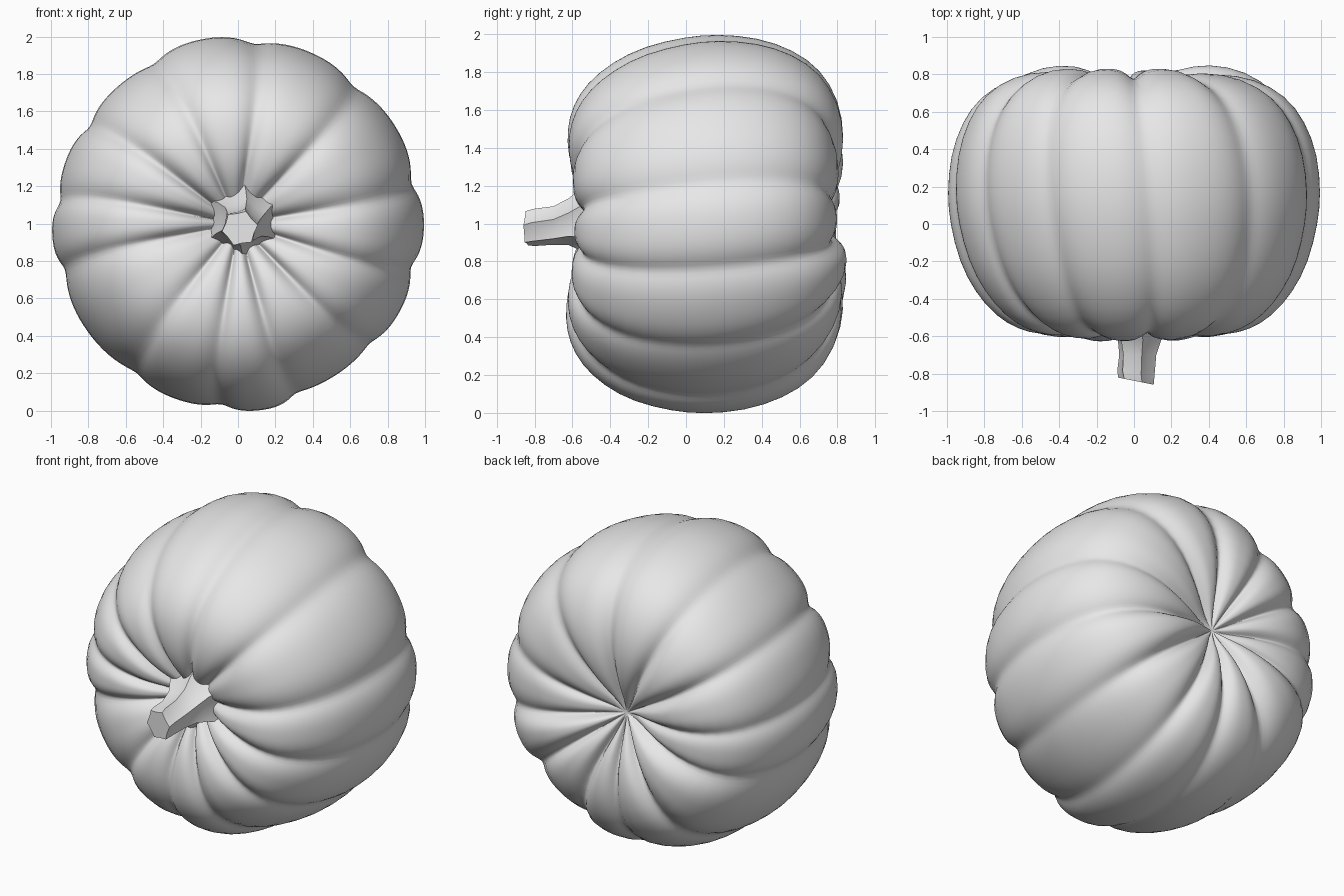
import bpy
import bmesh
from math import cos, sin, radians
from mathutils import Vector

cube = bpy.data.objects.get("Cube")
if cube:
    bpy.data.objects.remove(cube, do_unlink=True)

# One plain grey for the whole model
grey = bpy.data.materials.new("plain_grey")
grey.use_nodes = True
grey.diffuse_color = (0.8, 0.8, 0.8, 1)
for node in grey.node_tree.nodes:
    if node.type == "BSDF_PRINCIPLED":
        node.inputs["Base Color"].default_value = grey.diffuse_color
        node.inputs["Roughness"].default_value = 0.7


def loft(name, rings, front_cap, back_pole, smooth_angle, subdivide):
    """Skin closed rings; the front gets a flat cap or nothing, the back a pole."""
    bm = bmesh.new()
    loops = [[bm.verts.new(p) for p in ring] for ring in rings]
    count = len(loops[0])
    for a, b in zip(loops, loops[1:]):
        for i in range(count):
            j = (i + 1) % count
            bm.faces.new((a[i], a[j], b[j], b[i]))
    if front_cap:
        bm.faces.new(loops[0])
    if back_pole:
        pole = bm.verts.new(back_pole)
        for i in range(count):
            bm.faces.new((loops[-1][i], loops[-1][(i + 1) % count], pole))
    bmesh.ops.recalc_face_normals(bm, faces=bm.faces)
    mesh = bpy.data.meshes.new(name)
    bm.to_mesh(mesh)
    bm.free()
    mesh.materials.append(grey)
    obj = bpy.data.objects.new(name, mesh)
    bpy.context.collection.objects.link(obj)
    bpy.ops.object.select_all(action="DESELECT")
    obj.select_set(True)
    bpy.context.view_layer.objects.active = obj
    bpy.ops.object.shade_smooth_by_angle(angle=radians(smooth_angle))
    if subdivide:
        surface = obj.modifiers.new("smooth_surface", "SUBSURF")
        surface.levels = surface.render_levels = subdivide


# Ribbed body: (radius, y) along a lobe crest from the stem hollow to the back hollow
profile = [Vector(p) for p in (
    (0.08, -0.47), (0.15, -0.52), (0.24, -0.585), (0.36, -0.625), (0.50, -0.63),
    (0.62, -0.60), (0.74, -0.525), (0.85, -0.39), (0.935, -0.22), (0.985, 0.0),
    (1.00, 0.16), (0.985, 0.38), (0.92, 0.57), (0.82, 0.715), (0.66, 0.81),
    (0.47, 0.84), (0.30, 0.81), (0.18, 0.76), (0.08, 0.70))]

# Each groove: direction in degrees, depth, then fullness and back bulge of the next lobe
grooves = ((12, 0.047, 0.995, 0.965), (49, 0.04, 1.0, 1.0), (84, 0.035, 1.01, 1.0),
           (117, 0.035, 0.98, 1.0), (146, 0.055, 0.985, 0.975), (172, 0.045, 1.0, 0.95),
           (194, 0.045, 0.995, 1.03), (235, 0.035, 1.0, 1.01), (264, 0.03, 1.01, 1.0),
           (288, 0.04, 0.97, 1.0), (317, 0.045, 0.99, 1.03), (345, 0.045, 1.0, 0.955))
STEPS = 10
TWIST = 5
BACK_SHIFT = -0.04

body_rings = []
for k, p in enumerate(profile):
    tangent = (profile[min(k + 1, len(profile) - 1)] - profile[max(k - 1, 0)]).normalized()
    outward = Vector((tangent.y, -tangent.x))
    ring = []
    for i, (start, depth, full, bulge) in enumerate(grooves):
        end, next_depth = grooves[(i + 1) % len(grooves)][:2]
        width = (end - start) % 360
        for s in range(STEPS):
            u = s / STEPS
            pinch = abs(2 * u - 1) ** 2.8
            cut = (depth if u < 0.5 else next_depth) + 0.03 * (1 - p.x)
            q = p - outward * min(cut, 0.25 * p.x) * pinch
            radius = q.x * (1 + (full - 1) * (1 - pinch))
            a = radians(start + width * u + TWIST * q.y)
            # Side lobes are thinner in front, each lobe swells its own way behind
            front = 1 - 0.05 * cos(a) ** 2
            back = 0.98 + (bulge - 0.98) * (1 - pinch)
            y = 0.12 + (q.y - 0.12) * (front if q.y < 0.12 else back)
            # The underside leans to the front
            y -= 0.07 * max(0, -sin(a)) * radius ** 3
            shift = BACK_SHIFT * (1 - min(radius, 1)) if q.y > 0 else 0
            ring.append((radius * cos(a) + shift, y, 1 + radius * sin(a)))
    body_rings.append(ring)
loft("ribbed_body", body_rings, False, (BACK_SHIFT, 0.67, 1), 180, 1)

# Ridged six-sided stem: (y, centre x, centre z, radius) from the cut tip to the flared foot
stem_path = ((-0.84, 0.01, 0.975, 0.093), (-0.80, 0.01, 0.98, 0.098),
             (-0.70, 0.02, 0.99, 0.10), (-0.62, 0.03, 1.01, 0.12),
             (-0.56, 0.03, 1.02, 0.155), (-0.46, 0.03, 1.02, 0.21))
stem_rings = []
for k, (y, cx, cz, r) in enumerate(stem_path):
    ring = []
    for i in range(12):
        a = radians(30 * i + 10 + 4 * k)
        ridge = r * (1.04 if i % 2 == 0 else 0.86 - 0.02 * k)
        x = cx + ridge * cos(a)
        slant = 0.2 * (x - cx) if k < 2 else 0
        ring.append((x, y - slant, cz + ridge * sin(a)))
    stem_rings.append(ring)
loft("stem", stem_rings, True, None, 55, 0)
